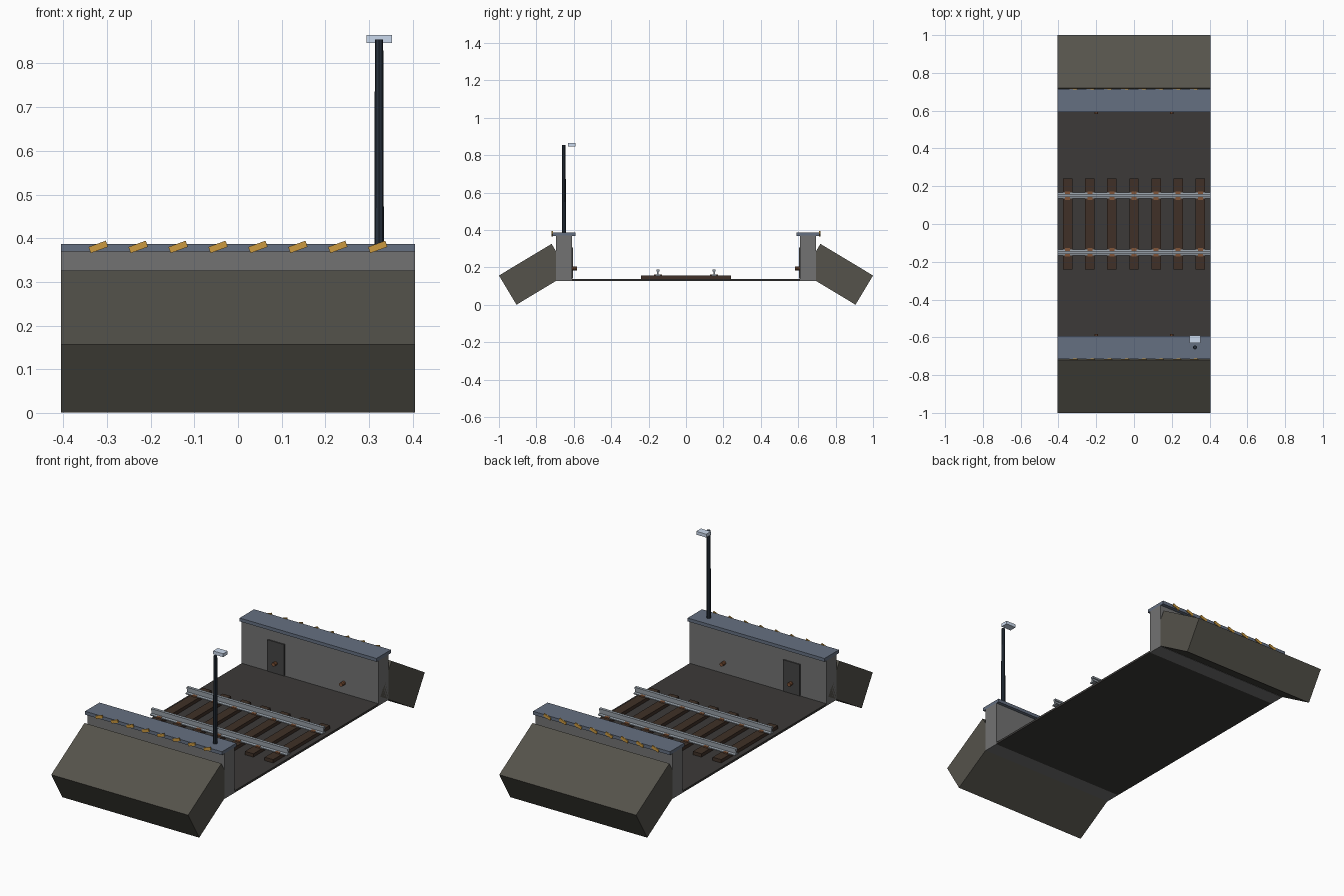
import bpy, bmesh, math

if "Cube" in bpy.data.objects:
    bpy.data.objects.remove(bpy.data.objects["Cube"])

L = 0.81  # length of the track section along x


def material(name, r, g, b):
    m = bpy.data.materials.new(name)
    m.diffuse_color = (r, g, b, 1)
    m.use_nodes = True
    m.node_tree.nodes["Principled BSDF"].inputs["Base Color"].default_value = m.diffuse_color
    return m


ballast = material("ballast", 0.045, 0.042, 0.04)
concrete = material("concrete", 0.17, 0.17, 0.17)
coping = material("coping", 0.13, 0.16, 0.22)
earth = material("earth", 0.09, 0.085, 0.07)
timber = material("timber", 0.05, 0.03, 0.02)
steel = material("steel", 0.3, 0.34, 0.38)
rust = material("rust", 0.22, 0.09, 0.04)
yellow = material("yellow", 0.6, 0.32, 0.05)
dark = material("dark_metal", 0.02, 0.03, 0.045)
panel = material("panel", 0.06, 0.06, 0.06)
light = material("light", 0.6, 0.7, 0.85)


def box(name, x, y, z, mat, rot=(0, 0, 0)):
    """Box from (min, max) ranges, turned about its own centre."""
    r = (x, y, z)
    bpy.ops.mesh.primitive_cube_add(size=1, location=[(a + b) / 2 for a, b in r], rotation=rot)
    o = bpy.context.object
    o.name = name
    o.scale = [b - a for a, b in r]
    o.data.materials.append(mat)
    return o


def span(a, b, s):
    """Range mirrored to side s."""
    return (a, b) if s > 0 else (-b, -a)


def rod(name, loc, r1, r2, depth, sides, mat, rot=(0, 0, 0)):
    bpy.ops.mesh.primitive_cone_add(vertices=sides, radius1=r1, radius2=r2, depth=depth,
                                    location=loc, rotation=rot)
    o = bpy.context.object
    o.name = name
    o.data.materials.append(mat)
    return o


def rail(name, y):
    """Flat-bottomed rail profile extruded along x."""
    half = [(0.016, 0.155), (0.016, 0.160), (0.004, 0.163),
            (0.004, 0.177), (0.008, 0.179), (0.008, 0.189)]
    profile = half + [(-a, b) for a, b in reversed(half)]
    bm = bmesh.new()
    face = bm.faces.new([bm.verts.new((-L / 2, y + a, b)) for a, b in profile])
    out = bmesh.ops.extrude_face_region(bm, geom=[face])["geom"]
    bmesh.ops.translate(bm, vec=(L, 0, 0),
                        verts=[v for v in out if isinstance(v, bmesh.types.BMVert)])
    bmesh.ops.recalc_face_normals(bm, faces=bm.faces)
    me = bpy.data.meshes.new(name)
    bm.to_mesh(me)
    bm.free()
    o = bpy.data.objects.new(name, me)
    bpy.context.collection.objects.link(o)
    me.materials.append(steel)


X = (-L / 2, L / 2)

# Track bed
box("track_bed", X, (-0.61, 0.61), (0.127, 0.138), ballast)

# Sleepers and rail fastenings
for i in range(7):
    x = (i - 3) * 0.117
    box("sleeper", (x - 0.025, x + 0.025), (-0.24, 0.24), (0.131, 0.156), timber)
    for s in (-1, 1):
        box("rail_plate", (x - 0.013, x + 0.013), span(0.128, 0.172, s), (0.155, 0.162), rust)

for s in (-1, 1):
    rail("rail", 0.15 * s)

    # Retaining wall with coping and sloping embankment
    box("retaining_wall", X, span(0.61, 0.694, s), (0.127, 0.37), concrete)
    box("wall_coping", X, span(0.592, 0.714, s), (0.369, 0.387), coping)
    box("embankment", X, span(0.6485, 0.9765, s), (0.0725, 0.2545), earth,
        (-s * math.radians(31), 0, 0))

    # Hazard stripes along the outer coping edge
    for i in range(8):
        x = (i - 3.5) * 0.0914
        box("hazard_stripe", (x - 0.021, x + 0.021), span(0.712, 0.718, s), (0.3725, 0.3875),
            yellow, (0, math.radians(-20), 0))

    # Recessed door panel and drain pipes on the inner face
    box("wall_panel", (-0.25, -0.15), span(0.604, 0.611, s), (0.14, 0.308), panel)
    for x in (-0.2, 0.2):
        rod("drain_pipe", (x, 0.601 * s, 0.195), 0.01, 0.01, 0.036, 10, rust, (math.pi / 2, 0, 0))

# Lamp post
rod("lamp_post", (0.323, -0.653, 0.621), 0.011, 0.0095, 0.468, 8, dark)
box("lamp_head", (0.294, 0.353), (-0.63, -0.591), (0.847, 0.865), light)
